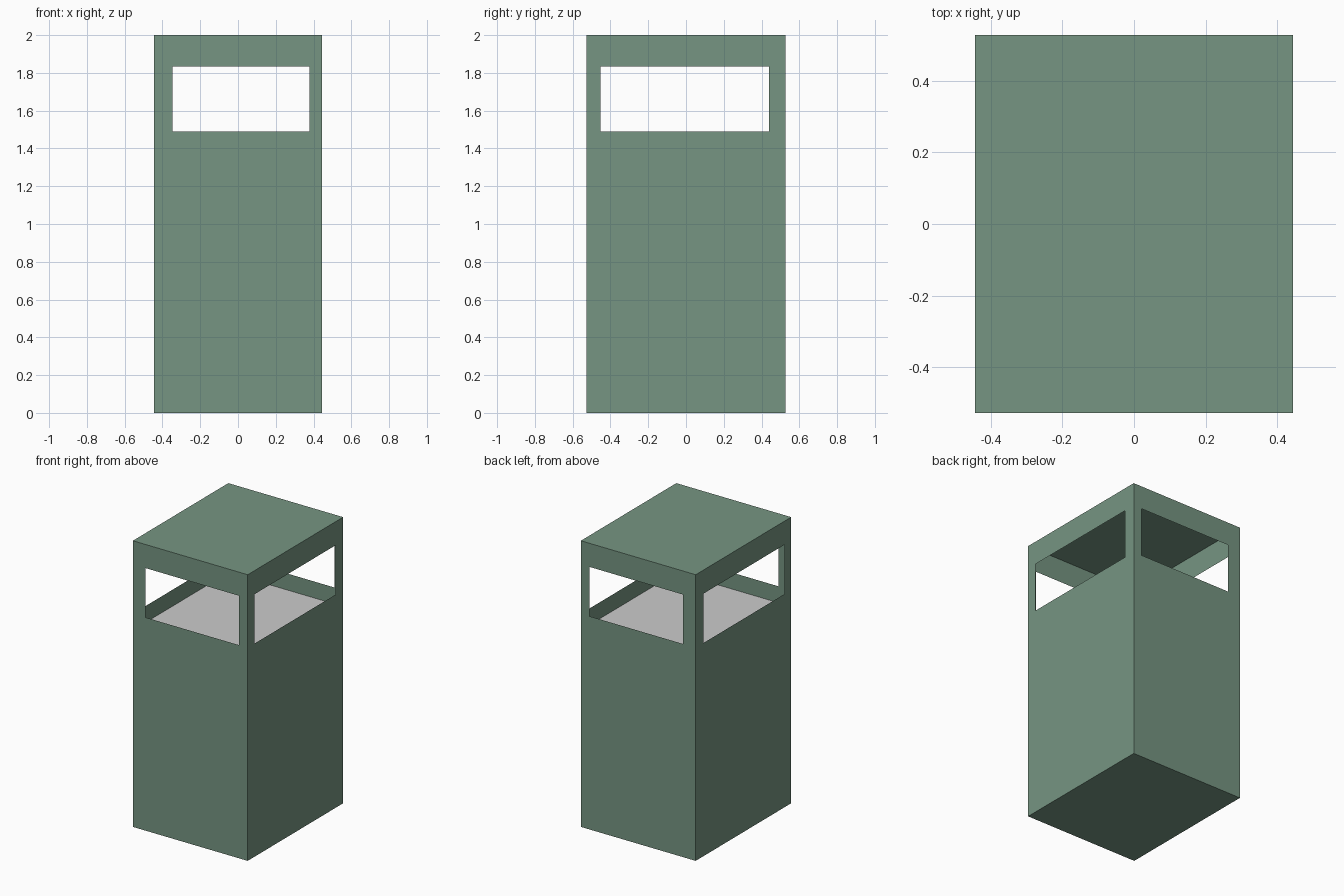
import bpy, bmesh
from mathutils import Vector

if "Cube" in bpy.data.objects:
    bpy.data.objects.remove(bpy.data.objects["Cube"])

HX, HY, H = 0.444, 0.527, 2.0      # half width, half depth, height
Z0, Z1 = 1.49, 1.835               # window sill and head
WX0, WX1 = -0.346, 0.378           # window span on front and back walls
WY0, WY1 = -0.453, 0.44            # window span on side walls
COUNTER_Z = 1.375

green = bpy.data.materials.new("green_paint")
green.diffuse_color = (0.181, 0.30, 0.223, 1)
green.use_nodes = True
green.node_tree.nodes["Principled BSDF"].inputs["Base Color"].default_value = green.diffuse_color


def add_mesh(name, quads, mat=None):
    bm = bmesh.new()
    for q in quads:
        bm.faces.new([bm.verts.new(p) for p in q])
    bmesh.ops.remove_doubles(bm, verts=bm.verts, dist=1e-5)
    me = bpy.data.meshes.new(name)
    bm.to_mesh(me)
    bm.free()
    ob = bpy.data.objects.new(name, me)
    bpy.context.collection.objects.link(ob)
    if mat:
        me.materials.append(mat)


def wall(name, a, b, w0, w1):
    """Thin wall from corner a to b with a window between distances w0 and w1."""
    a, b = Vector(a), Vector(b)
    d = (b - a).normalized()

    def p(s, z):
        q = a + d * s
        return (q.x, q.y, z)

    def ring(s0, s1, z0, z1):
        return [p(s0, z0), p(s1, z0), p(s1, z1), p(s0, z1)]

    outer = ring(0, (b - a).length, 0, H)
    inner = ring(w0, w1, Z0, Z1)
    add_mesh(name, [[outer[i], outer[(i + 1) % 4], inner[(i + 1) % 4], inner[i]]
                    for i in range(4)], green)


def slab(name, z, up, mat=None):
    q = [(-HX, -HY, z), (HX, -HY, z), (HX, HY, z), (-HX, HY, z)]
    add_mesh(name, [q if up else q[::-1]], mat)


# Four walls, each with its window opening
wall("front_wall", (-HX, -HY), (HX, -HY), HX + WX0, HX + WX1)
wall("back_wall", (HX, HY), (-HX, HY), HX - WX1, HX - WX0)
wall("right_wall", (HX, -HY), (HX, HY), HY + WY0, HY + WY1)
wall("left_wall", (-HX, HY), (-HX, -HY), HY - WY1, HY - WY0)

# Roof, base and the grey interior counter
slab("roof", H, True, green)
slab("base", 0, False, green)
slab("inner_counter", COUNTER_Z, True)
